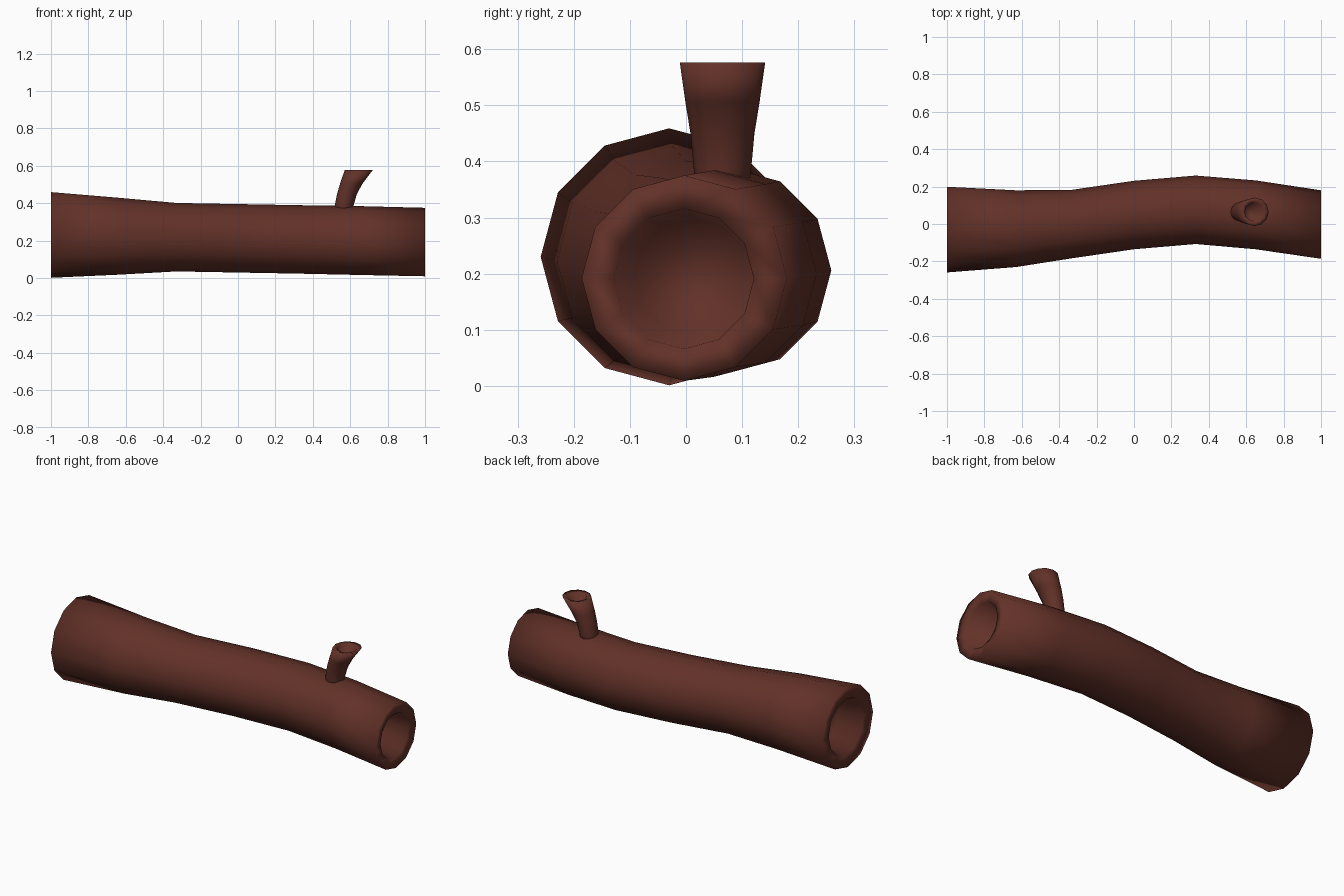
import bpy, bmesh, math
from mathutils import Vector

if "Cube" in bpy.data.objects:
    bpy.data.objects.remove(bpy.data.objects["Cube"])

bark = bpy.data.materials.new("reddish brown bark")
bark.diffuse_color = (0.122, 0.031, 0.021, 1)
bark.use_nodes = True
bark.node_tree.nodes["Principled BSDF"].inputs["Base Color"].default_value = bark.diffuse_color


def build(name, rings, sides):
    """Skin a closed tube; each ring is (centre, axis_u, axis_v)."""
    bm = bmesh.new()
    loops = []
    for c, u, v in rings:
        c, u, v = Vector(c), Vector(u), Vector(v)
        loops.append([bm.verts.new(c + u * math.cos(2 * math.pi * i / sides)
                                   + v * math.sin(2 * math.pi * i / sides))
                      for i in range(sides)])
    for a, b in zip(loops, loops[1:]):
        for i in range(sides):
            j = (i + 1) % sides
            bm.faces.new((a[i], a[j], b[j], b[i]))
    bm.faces.new(loops[0][::-1])
    bm.faces.new(loops[-1])
    bmesh.ops.recalc_face_normals(bm, faces=bm.faces)
    for f in bm.faces:
        f.smooth = True
    me = bpy.data.meshes.new(name)
    bm.to_mesh(me)
    bm.free()
    me.materials.append(bark)
    ob = bpy.data.objects.new(name, me)
    bpy.context.collection.objects.link(ob)
    return ob


def log_ring(x, y, z, r):
    return ((x, y, z), (0, r, 0), (0, 0, r))


# Log: recessed left end, winding trunk, recessed right end
trunk = [(-1, -0.03, 0.23, 0.229), (-0.63, -0.025, 0.223, 0.205),
         (-0.33, 0, 0.218, 0.183), (0, 0.048, 0.212, 0.183),
         (0.33, 0.076, 0.206, 0.183), (0.65, 0.049, 0.2, 0.184),
         (1, -0.003, 0.192, 0.183)]
left_hole = [(-0.85, -0.028, 0.228, 0.13), (-0.99, -0.03, 0.23, 0.157)]
right_hole = [(0.99, -0.004, 0.191, 0.125), (0.86, 0.012, 0.194, 0.105)]
build("log", [log_ring(*s) for s in left_hole + trunk + right_hole], 12)


# Broken branch stub: bends towards +x, flares, hollow at the top
stub = [(0.565, 0.34, 0.048, 0.048), (0.567, 0.385, 0.05, 0.051),
        (0.583, 0.45, 0.053, 0.057), (0.606, 0.505, 0.06, 0.066),
        (0.645, 0.576, 0.075, 0.076), (0.643, 0.57, 0.05, 0.05),
        (0.62, 0.53, 0.04, 0.042)]
build("branch_stub", [((x, 0.065, z), (rx, 0, 0), (0, ry, 0))
                      for x, z, rx, ry in stub], 12)
